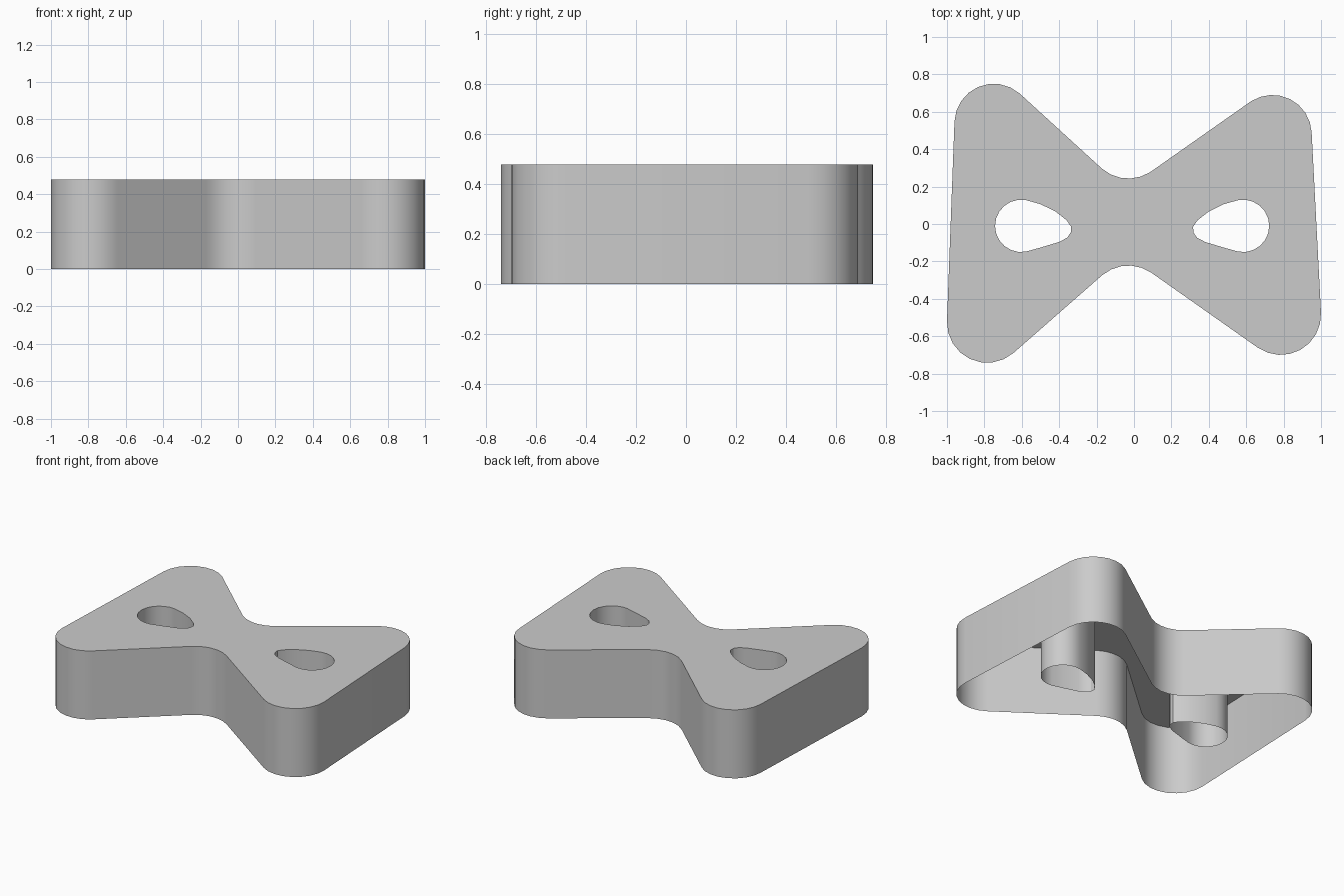
import bpy, bmesh
from math import sin, cos, radians, pi

if "Cube" in bpy.data.objects:
    bpy.data.objects.remove(bpy.data.objects["Cube"])

HEIGHT = 0.48


def arc(cx, cy, r, start, end, n):
    """Points along a circular arc, angles in degrees."""
    angles = [radians(start + (end - start) * i / n) for i in range(n + 1)]
    return [(cx + r * cos(a), cy + r * sin(a)) for a in angles]


# Bow-tie outline, counter-clockwise: four round corners and two neck fillets
outline = (
    arc(0.74, 0.48, 0.21, 3, 123, 8)
    + arc(-0.03, 0.458, 0.215, 303, 229, 5)
    + arc(-0.75, 0.54, 0.21, 49, 178, 8)
    + arc(-0.785, -0.527, 0.215, 178, 311, 8)
    + arc(-0.03, -0.437, 0.215, 131, 55, 5)
    + arc(0.785, -0.485, 0.215, 235, 363, 8)
)

# Teardrop hole: round outer end, slightly drooping inner tip
left_hole = arc(-0.603, -0.01, 0.14, 80, 280, 12) + [
    (-0.50, -0.126), (-0.40, -0.096), (-0.357, -0.073), (-0.338, -0.045),
    (-0.336, -0.015), (-0.36, 0.02), (-0.42, 0.067), (-0.50, 0.106),
]
right_hole = [(-x - 0.02, y) for x, y in left_hole]


def wall(bm, loop):
    """Vertical wall around a loop, open at the bottom; returns its top edges."""
    low = [bm.verts.new((x, y, 0)) for x, y in loop]
    top = [bm.verts.new((x, y, HEIGHT)) for x, y in loop]
    n = len(loop)
    for i in range(n):
        j = (i + 1) % n
        bm.faces.new((low[i], low[j], top[j], top[i]))
    return [bm.edges.get((top[i], top[(i + 1) % n])) for i in range(n)]


# Shell: outer wall, two hole tubes and a top plate, hollow from below
bm = bmesh.new()
rim = wall(bm, outline)
rim += wall(bm, left_hole[::-1])
rim += wall(bm, right_hole)
bmesh.ops.triangle_fill(bm, edges=rim, use_beauty=True, normal=(0, 0, 1))
for f in bm.faces:
    if abs(f.normal.z) > 0.9 and f.normal.z < 0:
        f.normal_flip()

mesh = bpy.data.meshes.new("bow_tie_shell")
bm.to_mesh(mesh)
bm.free()
shell = bpy.data.objects.new("bow_tie_shell", mesh)
bpy.context.collection.objects.link(shell)

# Smooth rounded walls, keep the rims sharp
bpy.context.view_layer.objects.active = shell
shell.select_set(True)
bpy.ops.object.shade_smooth_by_angle(angle=pi / 6)
